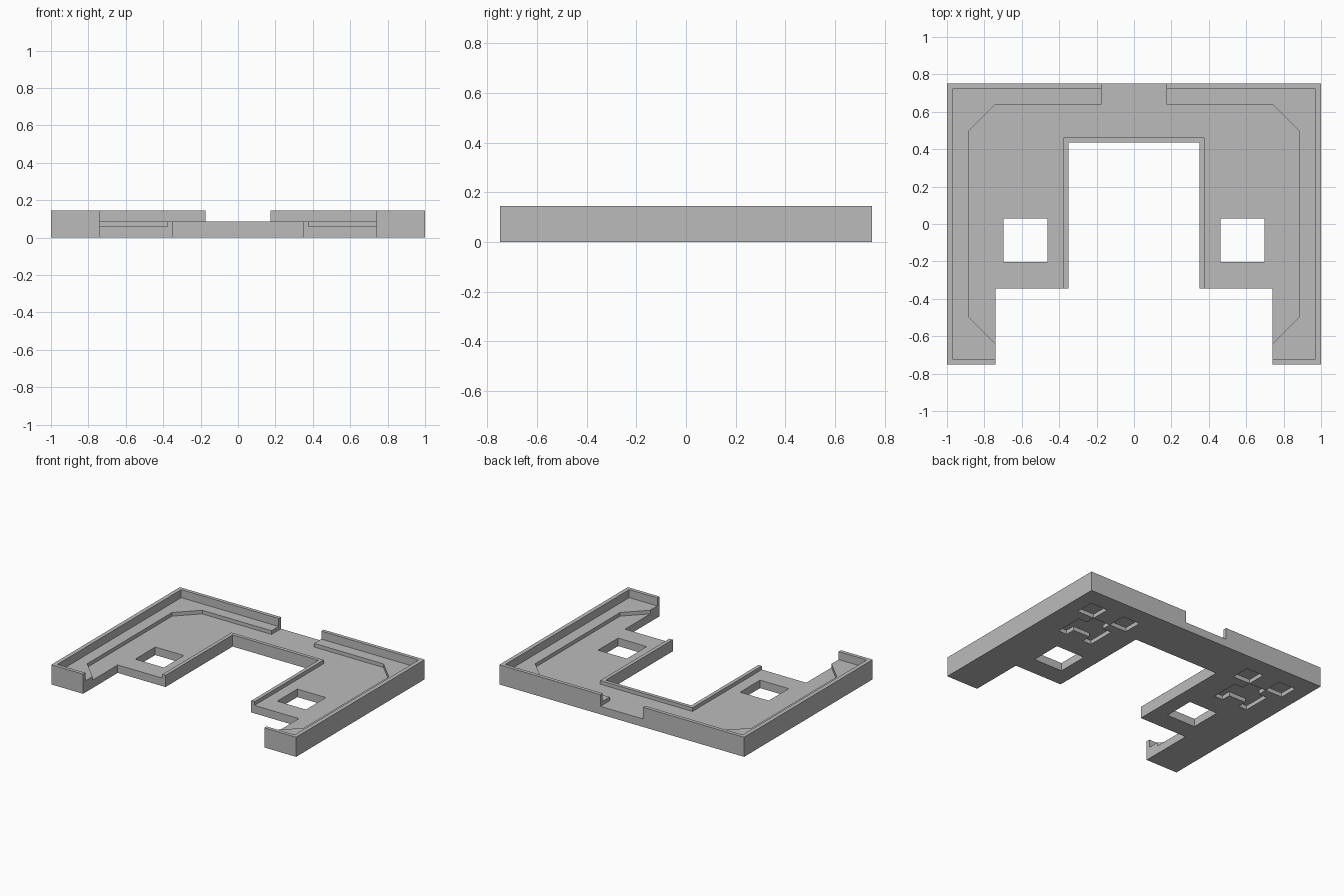
import bpy
import bmesh

old = bpy.data.objects.get("Cube")
if old:
    bpy.data.objects.remove(old, do_unlink=True)

RIM, LEDGE, FLOOR, ENGRAVE = 0.145, 0.086, 0.059, 0.03

grey = bpy.data.materials.new("plain_grey")
grey.use_nodes = True
grey.diffuse_color = (0.5, 0.5, 0.5, 1)
grey.node_tree.nodes["Principled BSDF"].inputs["Base Color"].default_value = (0.5, 0.5, 0.5, 1)


def prism(name, outline, z0, z1):
    """Extrude a flat outline between two heights."""
    bm = bmesh.new()
    face = bm.faces.new([bm.verts.new((x, y, z0)) for x, y in outline])
    top = bmesh.ops.extrude_face_region(bm, geom=[face])["geom"]
    verts = [g for g in top if isinstance(g, bmesh.types.BMVert)]
    bmesh.ops.translate(bm, verts=verts, vec=(0, 0, z1 - z0))
    bmesh.ops.recalc_face_normals(bm, faces=bm.faces)
    mesh = bpy.data.meshes.new(name)
    bm.to_mesh(mesh)
    bm.free()
    mesh.materials.append(grey)
    obj = bpy.data.objects.new(name, mesh)
    bpy.context.collection.objects.link(obj)
    return obj


def rect(x0, x1, y0, y1):
    return [(x0, y0), (x1, y0), (x1, y1), (x0, y1)]


def mirrored(half, centre=0):
    """Close a half outline, given as offsets from the centre line."""
    return ([(centre + x, y) for x, y in half]
            + [(centre - x, y) for x, y in reversed(half)])


def cut(body, outline, z0, z1):
    """Subtract a prism from the body and discard the cutter."""
    cutter = prism("cutter", outline, z0, z1)
    cutter.hide_render = True
    mod = body.modifiers.new("cut", 'BOOLEAN')
    mod.operation, mod.solver, mod.object = 'DIFFERENCE', 'EXACT', cutter
    bpy.context.view_layer.objects.active = body
    bpy.ops.object.modifier_apply(modifier=mod.name)
    bpy.data.objects.remove(cutter, do_unlink=True)


# U-shaped tray body with two longer outer legs
tray = prism("tray", mirrored([(0.35, 0.437), (0.35, -0.346), (0.74, -0.346),
                               (0.74, -0.75), (1, -0.75), (1, 0.75)]), 0, RIM)

# Hollow inside the outer rim, down to the ledge
cut(tray, rect(-0.97, 0.97, -0.723, 0.723), LEDGE, 1)

# Deep floor with chamfered corners, leaving the lip round the opening
cut(tray, mirrored([(0.377, 0.463), (0.377, -0.68), (0.70, -0.68), (0.885, -0.495),
                    (0.885, 0.495), (0.74, 0.64)]), FLOOR, 1)

# Gap through the back rim
cut(tray, rect(-0.174, 0.174, 0.55, 1), FLOOR, 1)

# Square windows and the engraved blocks on the underside, on both sides
U = 0.07
for side in (-1, 1):
    mid = side * 0.58
    cut(tray, rect(mid - 0.117, mid + 0.117, -0.203, 0.03), -1, 1)
    c = side * 0.68
    for block in (c - 2 * U, c + 2 * U):
        cut(tray, rect(block - U, block + U, 0.475, 0.475 + 2 * U), -1, ENGRAVE)
    stepped = [(U, 0.474), (U, 0.474 - U), (2 * U, 0.474 - U),
               (2 * U, 0.474 - 4 * U), (U, 0.474 - 4 * U), (U, 0.474 - 3 * U)]
    cut(tray, mirrored(stepped, c), -1, ENGRAVE)
